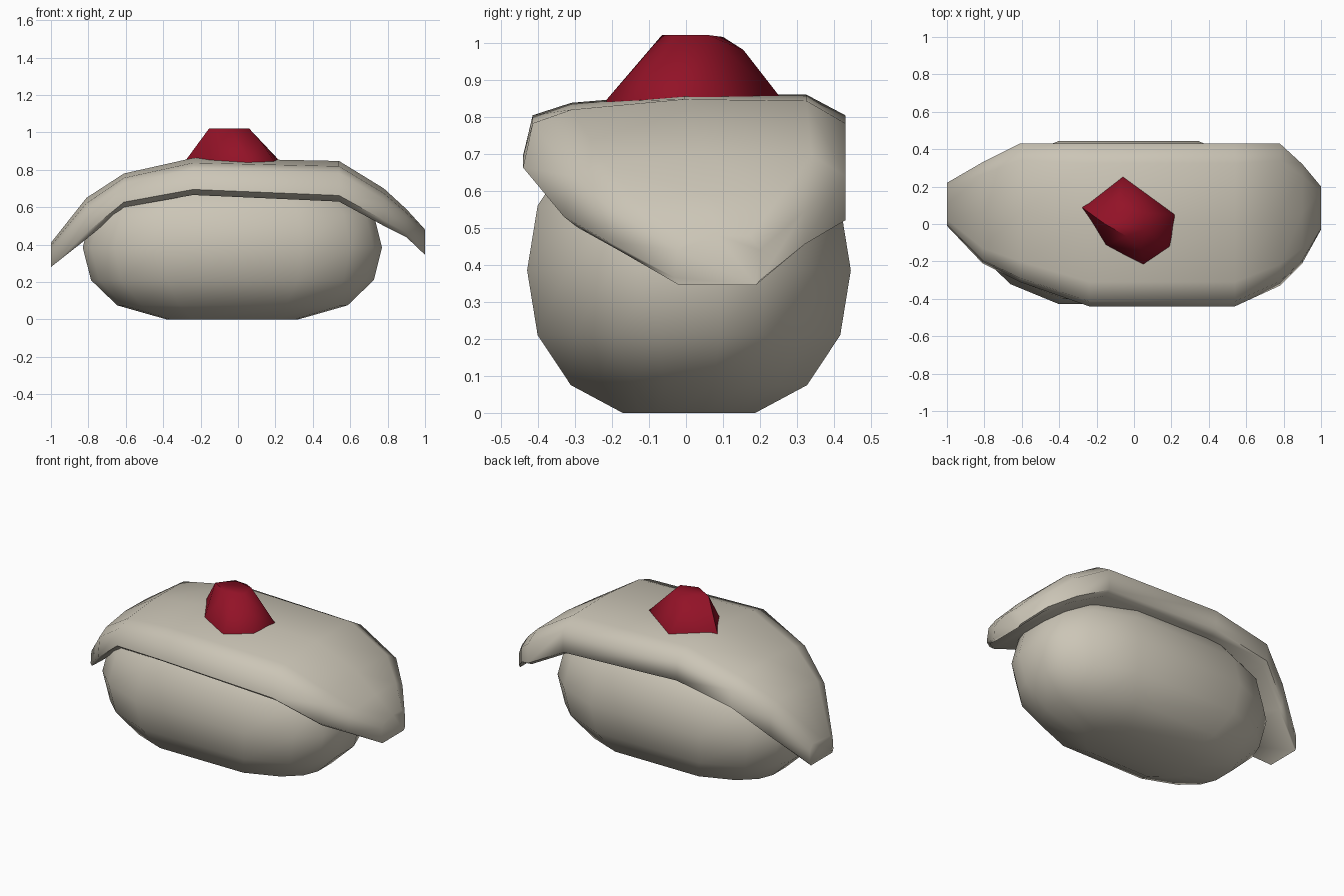
import bpy, bmesh, math

if "Cube" in bpy.data.objects:
    bpy.data.objects.remove(bpy.data.objects["Cube"])


def material(name, rgb):
    m = bpy.data.materials.new(name)
    m.diffuse_color = (*rgb, 1)
    m.use_nodes = True
    m.node_tree.nodes["Principled BSDF"].inputs["Base Color"].default_value = m.diffuse_color
    return m


def finish(name, bm, mat, angle):
    bmesh.ops.recalc_face_normals(bm, faces=bm.faces)
    me = bpy.data.meshes.new(name)
    bm.to_mesh(me)
    bm.free()
    me.materials.append(mat)
    ob = bpy.data.objects.new(name, me)
    bpy.context.collection.objects.link(ob)
    bpy.ops.object.select_all(action='DESELECT')
    ob.select_set(True)
    bpy.context.view_layer.objects.active = ob
    bpy.ops.object.shade_smooth_by_angle(angle=math.radians(angle))
    return ob


def loft(rings):
    """Bridge equal closed rings and cap both ends."""
    bm = bmesh.new()
    loops = [[bm.verts.new(p) for p in r] for r in rings]
    n = len(loops[0])
    for a, b in zip(loops, loops[1:]):
        for i in range(n):
            j = (i + 1) % n
            bm.faces.new((a[i], a[j], b[j], b[i]))
    bm.faces.new(loops[0])
    bm.faces.new(loops[-1])
    return bm


rice_mat = material("cream rice", (0.60, 0.56, 0.47))
slab_mat = material("pale slice", (0.60, 0.56, 0.47))
red_mat = material("deep red", (0.29, 0.006, 0.02))

# rice block: one rounded plan outline, scaled at each height
quarter = [(0.80, 0.09), (0.755, 0.21), (0.63, 0.33), (0.37, 0.437)]
plan = quarter + [(-x, y) for x, y in reversed(quarter)]
plan += [(-x, -y) for x, y in plan]
half_levels = [(0.0, 0.44, 0.41), (0.075, 0.77, 0.73), (0.21, 0.945, 0.935)]
levels = half_levels + [(0.385, 1, 1)] + [(0.77 - z, a, b) for z, a, b in reversed(half_levels)]
rings = []
for z, sx, sy in levels:
    ring = []
    for x, y in plan:
        # lower levels keep the long sides straight
        s = sx if abs(x) > 0.5 else sx * 0.5 + 0.5 * max(sx, 0.7)
        ring.append((min(abs(x) * s, 0.8 * sx) * (1 if x > 0 else -1) - 0.03, y * sy + 0.008, z))
    rings.append(ring)
finish("rice_block", loft(rings), rice_mat, 60)

# draped slice: cross-sections along x (x, front y, back y, bottom z, top z)
stations = [
    (-1.00, -0.01, 0.22, 0.28, 0.41),
    (-0.81, -0.21, 0.33, 0.43, 0.65),
    (-0.61, -0.31, 0.43, 0.60, 0.78),
    (-0.24, -0.44, 0.43, 0.665, 0.863),
    (0.54, -0.44, 0.43, 0.63, 0.847),
    (0.78, -0.33, 0.43, 0.50, 0.70),
    (0.90, -0.21, 0.32, 0.44, 0.59),
    (1.00, -0.03, 0.20, 0.345, 0.48),
]
rings = []
for x, y0, y1, b, t in stations:
    w, h = y1 - y0, t - b
    rings.append([(x, y, z) for y, z in (
        (y0 + 0.05 * w, b), (y0, b + 0.15 * h), (y0 + 0.03 * w, t - 0.3 * h),
        (y0 + 0.15 * w, t - 0.13 * h), (y0 + 0.5 * w, t), (y1 - 0.12 * w, t - 0.02 * h),
        (y1, t - 0.3 * h), (y1, b + 0.1 * h), (y1 - 0.05 * w, b))])
finish("draped_slice", loft(rings), slab_mat, 65)

# faceted red topping: hull of base, shoulder and crown points
points = [(-0.06, 0.26, 0.845), (0.225, 0.05, 0.845), (0.19, -0.12, 0.85),
          (0.05, -0.215, 0.845), (-0.15, -0.115, 0.845), (-0.28, 0.09, 0.85),
          (-0.05, 0.155, 0.98), (0.13, -0.08, 0.94), (0.04, -0.14, 0.93),
          (-0.155, 0.0, 1.02), (-0.09, 0.10, 1.015), (0.05, 0.06, 1.02),
          (0.06, -0.03, 1.02), (-0.04, -0.065, 1.02)]
bm = bmesh.new()
for p in points:
    bm.verts.new(p)
    if p[2] < 0.9:
        bm.verts.new((p[0], p[1], 0.80))
bmesh.ops.convex_hull(bm, input=bm.verts)
finish("red_topping", bm, red_mat, 60)
